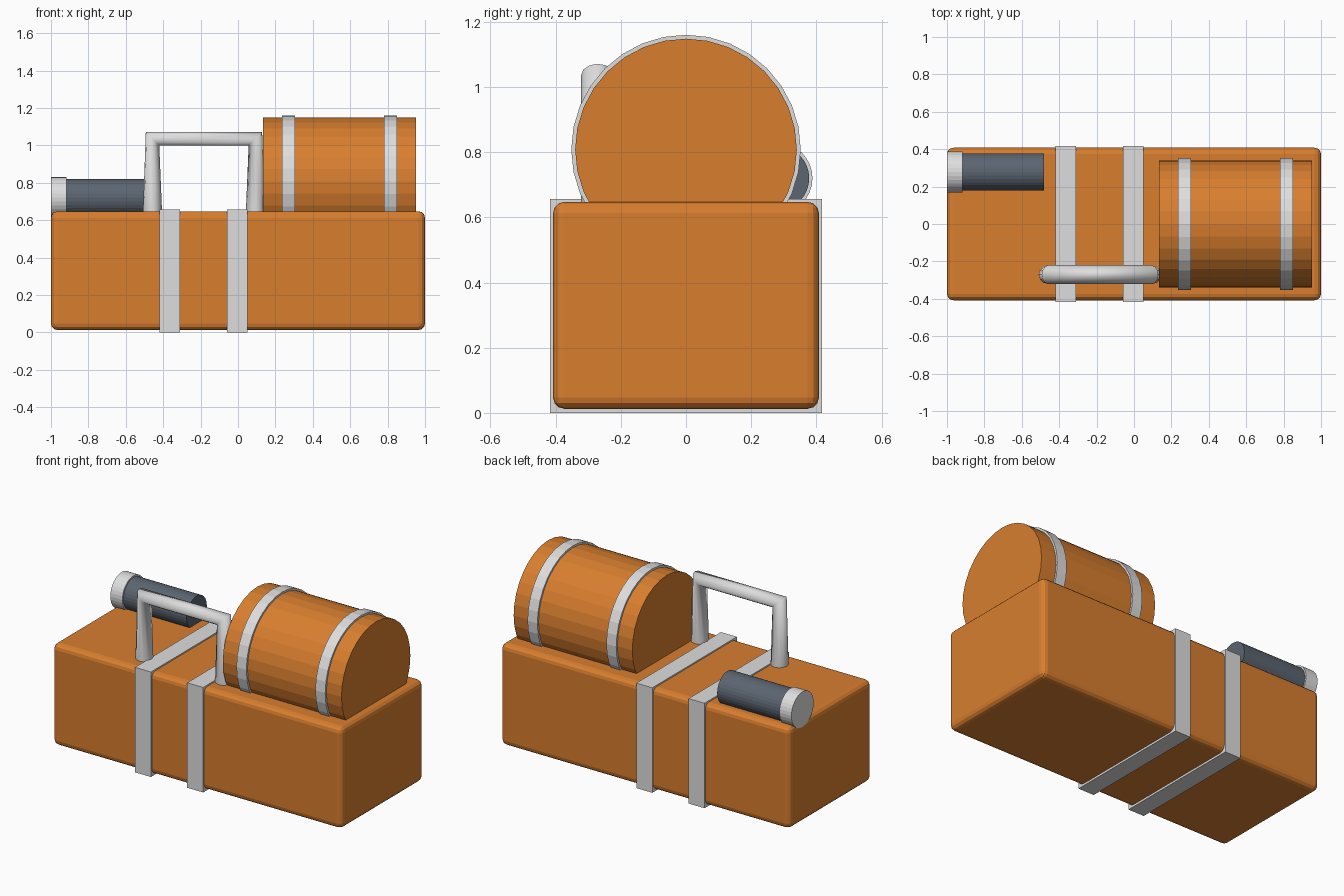
import bpy
import math

cube = bpy.data.objects.get("Cube")
if cube:
    bpy.data.objects.remove(cube, do_unlink=True)


def material(name, rgb):
    mat = bpy.data.materials.new(name)
    mat.use_nodes = True
    mat.diffuse_color = (*rgb, 1)
    mat.node_tree.nodes["Principled BSDF"].inputs["Base Color"].default_value = (*rgb, 1)
    return mat


orange = material("orange paint", (0.69, 0.21, 0.028))
silver = material("light grey metal", (0.73, 0.73, 0.73))
slate = material("slate grey", (0.105, 0.13, 0.165))


def box(name, center, size, mat, bevel=0):
    bpy.ops.mesh.primitive_cube_add(size=1, location=center)
    ob = bpy.context.object
    ob.name = name
    ob.scale = size
    bpy.ops.object.transform_apply(location=False, rotation=False, scale=True)
    ob.data.materials.append(mat)
    if bevel:
        mod = ob.modifiers.new("rounded edges", 'BEVEL')
        mod.width = bevel
        mod.segments = 3
    return ob


def drum(name, x0, x1, y, z, radius, mat):
    """Cylinder lying along x."""
    bpy.ops.mesh.primitive_cylinder_add(
        vertices=32, radius=radius, depth=x1 - x0,
        location=((x0 + x1) / 2, y, z), rotation=(0, math.pi / 2, 0))
    ob = bpy.context.object
    ob.name = name
    ob.data.materials.append(mat)
    return ob


# Main case with two straps around it
box("case_body", (0, 0, 0.33), (2, 0.816, 0.635), orange, 0.035)
for side, x in (("right", -0.365), ("left", -0.004)):
    box(f"{side}_strap", (x, 0, 0.328), (0.11, 0.834, 0.656), silver)

# Large drum sunk into the top, with two bands
drum("large_drum", 0.133, 0.953, 0, 0.808, 0.34, orange)
for side, x in (("inner", 0.27), ("outer", 0.815)):
    drum(f"{side}_drum_band", x - 0.034, x + 0.034, 0, 0.808, 0.352, silver)

# Small canister with its end cap
drum("small_canister", -0.99, -0.48, 0.278, 0.72, 0.1, slate)
drum("canister_cap", -1, -0.917, 0.278, 0.72, 0.11, silver)

# Carrying handle: a round bar with sharp corners
curve = bpy.data.curves.new("carrying_handle", 'CURVE')
curve.dimensions = '3D'
curve.bevel_depth = 0.051
curve.bevel_resolution = 4
curve.use_fill_caps = True
path = [(-0.457, 0.64), (-0.457, 1.035), (0.093, 1.035), (0.093, 0.64)]
spline = curve.splines.new('POLY')
spline.points.add(len(path) - 1)
for point, (x, z) in zip(spline.points, path):
    point.co = (x, -0.271, z, 1)
spline.use_smooth = True
curve.materials.append(silver)
handle = bpy.data.objects.new("carrying_handle", curve)
bpy.context.collection.objects.link(handle)
